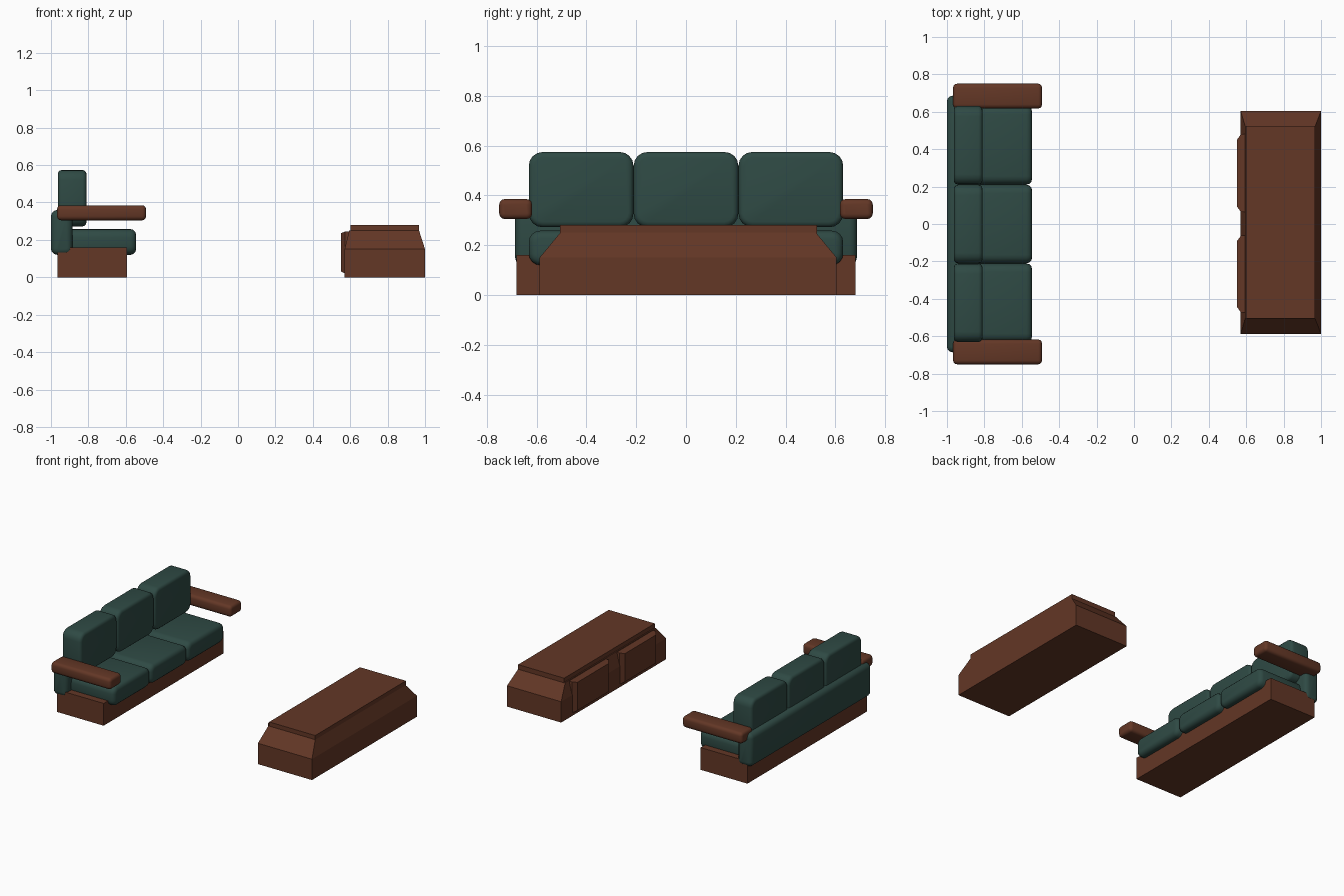
import bpy, bmesh, math
from mathutils import Vector

if "Cube" in bpy.data.objects:
    bpy.data.objects.remove(bpy.data.objects["Cube"])


def material(name, rgb):
    m = bpy.data.materials.new(name)
    m.diffuse_color = (*rgb, 1)
    m.use_nodes = True
    m.node_tree.nodes["Principled BSDF"].inputs["Base Color"].default_value = m.diffuse_color
    return m


WOOD = material("brown wood", (0.125, 0.038, 0.019))
FABRIC = material("green fabric", (0.028, 0.068, 0.058))


def finish(bm, name, mat, smooth=False):
    bmesh.ops.recalc_face_normals(bm, faces=bm.faces)
    me = bpy.data.meshes.new(name)
    bm.to_mesh(me)
    bm.free()
    me.materials.append(mat)
    ob = bpy.data.objects.new(name, me)
    bpy.context.collection.objects.link(ob)
    if smooth:
        bpy.ops.object.select_all(action='DESELECT')
        ob.select_set(True)
        bpy.context.view_layer.objects.active = ob
        bpy.ops.object.shade_smooth_by_angle(angle=math.radians(40))


def box_bm(lo, hi):
    bm = bmesh.new()
    bmesh.ops.create_cube(bm, size=1)
    for v in bm.verts:
        v.co = Vector([(a + b) / 2 + c * (b - a) for a, b, c in zip(lo, hi, v.co)])
    return bm


def box(name, lo, hi, mat):
    finish(box_bm(lo, hi), name, mat)


def padded(name, lo, hi, mat, corner, edge, axis=0, segs=4):
    """Box with large corners around one axis, then a softer rim on both caps."""
    bm = box_bm(lo, hi)
    along = [e for e in bm.edges
             if abs((e.verts[0].co - e.verts[1].co).normalized()[axis]) > 0.9]
    bmesh.ops.bevel(bm, geom=along, offset=corner, segments=segs, profile=0.5, affect='EDGES')
    bm.normal_update()
    rim = [e for e in bm.edges
           if sum(abs(f.normal[axis]) > 0.9 for f in e.link_faces) == 1]
    bmesh.ops.bevel(bm, geom=rim, offset=edge, segments=3, profile=0.5, affect='EDGES')
    finish(bm, name, mat, True)


def frustum(name, lo, hi, lo2, hi2, axis, mat):
    """Box whose far end along axis shrinks to the second rectangle."""
    bm = box_bm(lo, hi)
    mid = [(a + b) / 2 for a, b in zip(lo, hi)]
    end = hi2[axis]
    for v in bm.verts:
        if abs(v.co[axis] - end) < 1e-5:
            v.co = Vector([hi2[i] if v.co[i] > mid[i] else lo2[i] for i in range(3)])
    finish(bm, name, mat)


# Sofa plinth and long back bolster
box("sofa_base", (-0.965, -0.68, 0), (-0.593, 0.68, 0.16), WOOD)
padded("sofa_back", (-1.0, -0.686, 0.12), (-0.885, 0.686, 0.36), FABRIC, 0.035, 0.03, 1)

# Three seat cushions and three back cushions
for i in range(3):
    y0 = -0.631 + i * 0.421
    padded(f"seat_cushion_{i + 1}", (-0.92, y0, 0.12), (-0.545, y0 + 0.42, 0.258),
           FABRIC, 0.045, 0.03)
    padded(f"back_cushion_{i + 1}", (-0.963, y0, 0.272), (-0.81, y0 + 0.42, 0.574),
           FABRIC, 0.055, 0.022)

# Armrests
for side, s in (("left", -1), ("right", 1)):
    y = sorted((s * 0.618, s * 0.75))
    padded(f"{side}_armrest", (-0.967, y[0], 0.305), (-0.492, y[1], 0.385),
           WOOD, 0.022, 0.02, 0, 3)

# Low cabinet: body, sloping shoulder and top slab
box("cabinet_body", (0.57, -0.588, 0), (1.0, 0.605, 0.15), WOOD)
frustum("cabinet_shoulder", (0.57, -0.588, 0.15), (1.0, 0.605, 0.25),
        (0.595, -0.505, 0.25), (0.968, 0.522, 0.25), 2, WOOD)
box("cabinet_top", (0.602, -0.505, 0.245), (0.968, 0.525, 0.28), WOOD)

# Two raised doors facing the sofa
for side, y0, y1 in (("left", -0.473, -0.062), ("right", 0.064, 0.48)):
    box(f"{side}_door_back", (0.572, y0, 0.02), (0.605, y1, 0.245), WOOD)
    frustum(f"{side}_door_panel", (0.55, y0, 0.02), (0.572, y1, 0.245),
            (0.55, y0 + 0.03, 0.032), (0.55, y1 - 0.03, 0.235), 0, WOOD)
